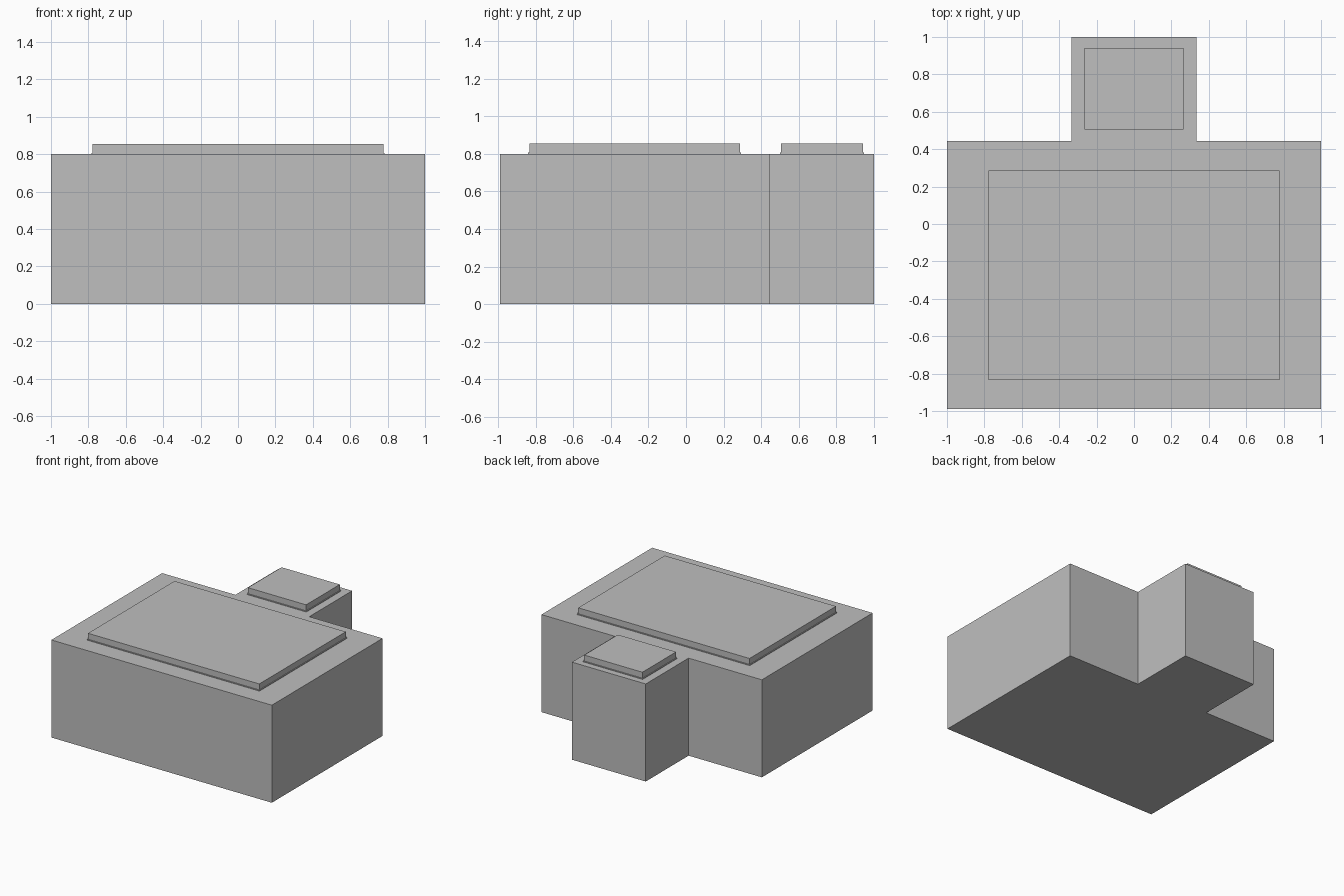
import bpy
import bmesh

if "Cube" in bpy.data.objects:
    bpy.data.objects.remove(bpy.data.objects["Cube"])

grey = bpy.data.materials.new("plain grey")
grey.diffuse_color = (0.52, 0.52, 0.52, 1)
grey.use_nodes = True
grey.node_tree.nodes["Principled BSDF"].inputs["Base Color"].default_value = grey.diffuse_color


def prism(name, outline, z0, z1):
    """Extrude a counter-clockwise outline from z0 up to z1."""
    bm = bmesh.new()
    base = bm.faces.new([bm.verts.new((x, y, z0)) for x, y in outline])
    top = bmesh.ops.extrude_face_region(bm, geom=[base], use_keep_orig=True)
    for v in top["geom"]:
        if isinstance(v, bmesh.types.BMVert):
            v.co.z = z1
    bmesh.ops.recalc_face_normals(bm, faces=bm.faces)
    mesh = bpy.data.meshes.new(name)
    bm.to_mesh(mesh)
    bm.free()
    mesh.materials.append(grey)
    obj = bpy.data.objects.new(name, mesh)
    bpy.context.collection.objects.link(obj)


def rect(x, y0, y1):
    return [(-x, y0), (x, y0), (x, y1), (-x, y1)]


# T-shaped building block: wide main hall with a narrow rear wing
half = [(1, -0.99), (1, 0.445), (0.335, 0.445), (0.335, 1.0)]
prism("building_body", half + [(-x, y) for x, y in reversed(half)], 0, 0.8)

# Raised roof slabs, each on a thin, slightly wider footing
for name, x, y0, y1 in (("main_roof", 0.777, -0.834, 0.287),
                        ("wing_roof", 0.264, 0.505, 0.942)):
    e = 0.006
    prism(name + "_footing", rect(x + e, y0 - e, y1 + e), 0.8, 0.806)
    prism(name + "_slab", rect(x, y0, y1), 0.806, 0.855)
